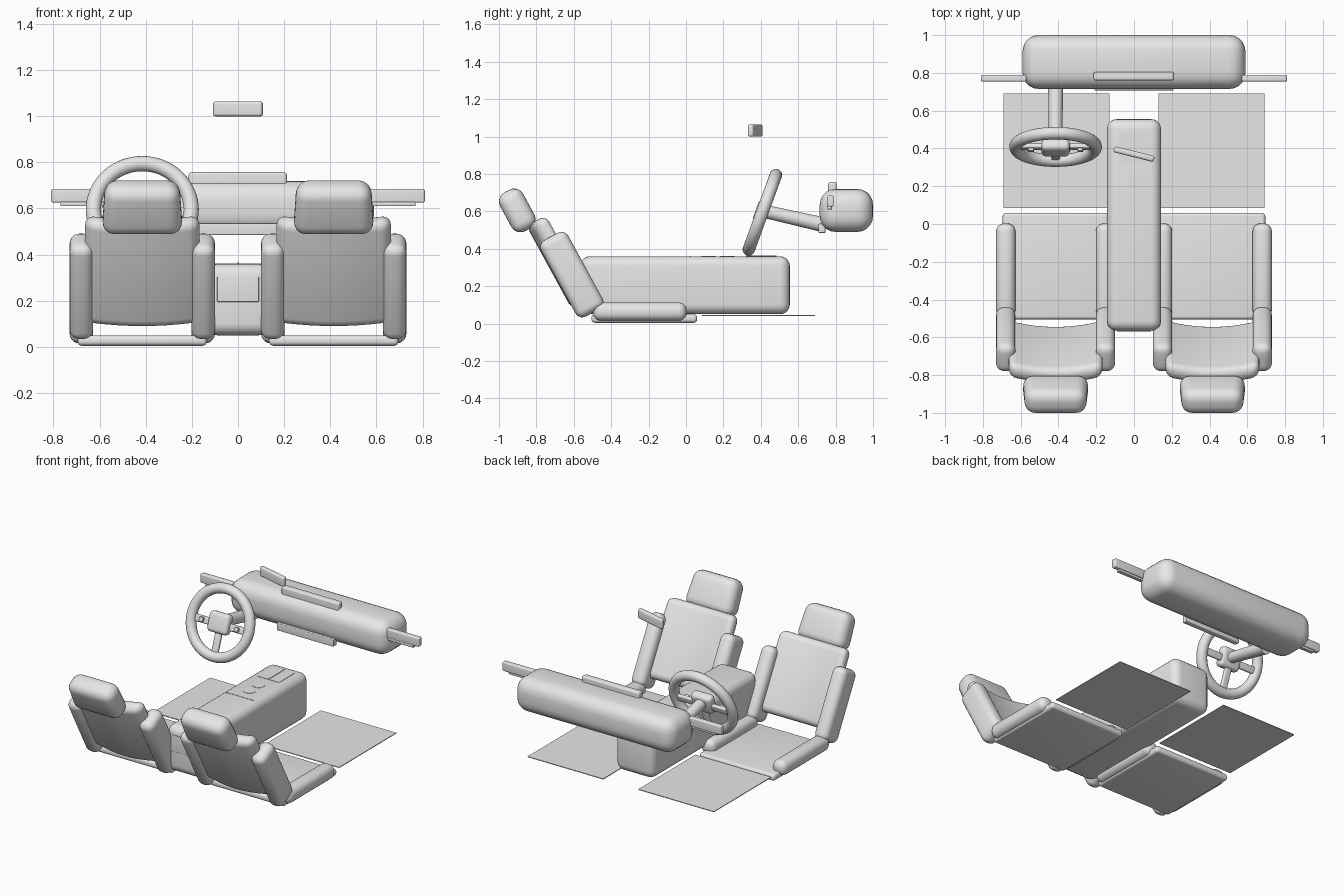
import bpy, bmesh, math
from mathutils import Matrix, Vector

cube = bpy.data.objects.get("Cube")
if cube:
    bpy.data.objects.remove(cube, do_unlink=True)

grey = bpy.data.materials.new("plain_grey")
grey.use_nodes = True
grey.diffuse_color = (0.8, 0.8, 0.8, 1)
grey.node_tree.nodes["Principled BSDF"].inputs["Base Color"].default_value = (0.8, 0.8, 0.8, 1)


def finish(name, bm, matrix):
    mesh = bpy.data.meshes.new(name)
    bm.to_mesh(mesh)
    bm.free()
    obj = bpy.data.objects.new(name, mesh)
    bpy.context.collection.objects.link(obj)
    mesh.materials.append(grey)
    obj.matrix_world = matrix
    for o in bpy.context.selected_objects:
        o.select_set(False)
    obj.select_set(True)
    bpy.context.view_layer.objects.active = obj
    bpy.ops.object.shade_smooth_by_angle(angle=math.radians(35))
    return obj


def box(name, size, loc, radius=0.0, tilt=0.0, turn=0.0, taper=1.0, bend=0.0, base=None):
    """Rounded box; taper narrows the top, bend bows the middle backwards."""
    bm = bmesh.new()
    bmesh.ops.create_cube(bm, size=1)
    for v in bm.verts:
        v.co = Vector(a * b for a, b in zip(v.co, size))
        if v.co.z > 0:
            v.co.x *= taper
    if radius:
        bmesh.ops.bevel(bm, geom=bm.edges[:], offset=radius, segments=5,
                        profile=0.5, affect='EDGES', clamp_overlap=True)
    if bend:
        half = size[0] / 2
        for i in range(-4, 5):
            bmesh.ops.bisect_plane(bm, geom=bm.verts[:] + bm.edges[:] + bm.faces[:],
                                   plane_co=(i * half / 5, 0, 0), plane_no=(1, 0, 0))
        for v in bm.verts:
            v.co.y -= bend * (1 - (v.co.x / half) ** 2)
    matrix = (Matrix.Translation(loc) @ Matrix.Rotation(turn, 4, 'Z')
              @ Matrix.Rotation(tilt, 4, 'X'))
    return finish(name, bm, base @ matrix if base else matrix)


def span(name, lo, hi, radius=0.0):
    """Rounded box between two opposite corners."""
    lo, hi = Vector(lo), Vector(hi)
    return box(name, hi - lo, (lo + hi) / 2, radius)


def rod(name, start, end, r1, r2, sides=32):
    start, end = Vector(start), Vector(end)
    axis = end - start
    bm = bmesh.new()
    bmesh.ops.create_cone(bm, cap_ends=True, segments=sides, radius1=r1, radius2=r2,
                          depth=axis.length)
    turn = axis.to_track_quat('Z', 'Y').to_matrix().to_4x4()
    return finish(name, bm, Matrix.Translation((start + end) / 2) @ turn)


# Seats, floor mats and door handles on both sides
LEAN = math.radians(28.6)
for side, s in (("left", 1), ("right", -1)):
    cx = s * 0.415
    box(side + "_seat_cushion", (0.56, 0.565, 0.045), (cx, -0.223, 0.027), 0.018)
    box(side + "_seat_back", (0.51, 0.09, 0.51), (cx, -0.657, 0.34), 0.04,
        tilt=LEAN, taper=0.97, bend=0.04)
    box(side + "_headrest", (0.35, 0.14, 0.235), (cx, -0.902, 0.605), 0.055,
        tilt=LEAN, taper=0.92)
    for part, d in (("outer", s), ("inner", -s)):
        x = cx + d * 0.264
        box(f"{side}_{part}_cushion_bolster", (0.102, 0.5, 0.098), (x, -0.247, 0.064), 0.042)
        box(f"{side}_{part}_back_bolster", (0.102, 0.165, 0.465), (x, -0.61, 0.262), 0.042,
            tilt=LEAN)
    box(side + "_floor_mat", (0.56, 0.605, 0.005), (s * 0.41, 0.388, 0.044))
    box(side + "_door_handle", (0.24, 0.035, 0.06), (s * 0.69, 0.772, 0.655), 0.008)
    box(side + "_handle_strip", (0.19, 0.025, 0.02), (s * 0.675, 0.768, 0.62), 0.004)

# Dashboard with its upper display and lower panel
span("dashboard", (-0.59, 0.715, 0.49), (0.59, 1, 0.72), 0.085)
span("dashboard_display", (-0.214, 0.76, 0.68), (0.212, 0.805, 0.757), 0.012)
span("dashboard_lower_panel", (-0.21, 0.708, 0.485), (0.21, 0.745, 0.535), 0.005)

# Centre console and its flush details
span("console", (-0.143, -0.565, 0.05), (0.143, 0.555, 0.36), 0.052)
span("console_lid_seam", (-0.1, 0.02, 0.355), (0.1, 0.028, 0.362))
span("console_rear_panel", (-0.09, -0.569, 0.195), (0.09, -0.56, 0.305), 0.003)
span("console_tray", (-0.08, 0.32, 0.356), (0.08, 0.485, 0.362))
span("console_tray_divider", (-0.004, 0.32, 0.36), (0.004, 0.485, 0.365))
for i, y in enumerate((0.12, 0.22)):
    rod(f"cup_holder_{i + 1}", (0, y, 0.356), (0, y, 0.362), 0.038, 0.038)

# Rear-view mirror
box("rear_view_mirror", (0.22, 0.032, 0.065), (0, 0.37, 1.032), 0.012, turn=math.radians(-14))

# Steering wheel, built in its own tilted frame
TILT = math.radians(-20)
wheel = Matrix.Translation((-0.415, 0.408, 0.595)) @ Matrix.Rotation(TILT, 4, 'X')
bpy.ops.mesh.primitive_torus_add(major_segments=64, minor_segments=20,
                                 major_radius=0.212, minor_radius=0.033)
rim = bpy.context.object
rim.name = "steering_wheel_rim"
rim.data.materials.append(grey)
rim.matrix_world = wheel @ Matrix.Rotation(math.pi / 2, 4, 'X')
bpy.ops.object.shade_smooth()
box("steering_wheel_hub", (0.15, 0.065, 0.13), (0, -0.005, 0), 0.025, base=wheel)
box("steering_wheel_lower_spoke", (0.045, 0.025, 0.16), (0, 0.005, -0.125), 0.008, base=wheel)
for side, s in (("left", 1), ("right", -1)):
    box(side + "_wheel_spoke", (0.15, 0.025, 0.045), (s * 0.13, 0.005, -0.01), 0.008, base=wheel)
    box(side + "_wheel_button", (0.03, 0.02, 0.03), (s * 0.13, -0.012, -0.01), 0.004, base=wheel)
rod("steering_column", (-0.415, 0.42, 0.6), (-0.415, 0.75, 0.525), 0.035, 0.04)
